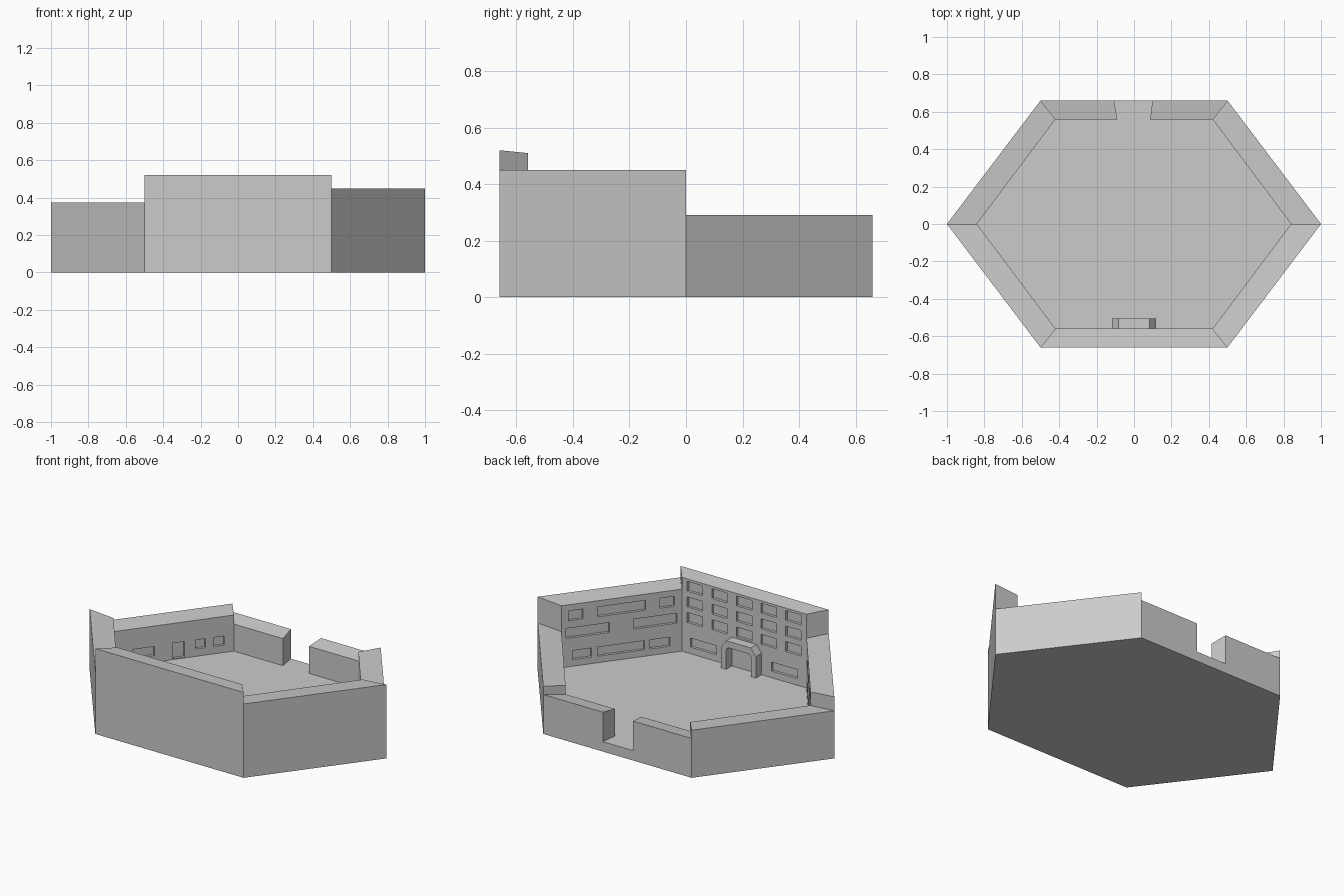
import bpy, bmesh
from mathutils import Vector

if "Cube" in bpy.data.objects:
    bpy.data.objects.remove(bpy.data.objects["Cube"])

FLOOR = 0.06
OUTER = [(-0.5, -0.66), (0.5, -0.66), (1, 0), (0.5, 0.66), (-0.5, 0.66), (-1, 0)]
INNER = [(-0.42, -0.56), (0.42, -0.56), (0.84, 0), (0.42, 0.56), (-0.42, 0.56), (-0.84, 0)]


def make_object(name, bm):
    bmesh.ops.recalc_face_normals(bm, faces=bm.faces)
    mesh = bpy.data.meshes.new(name)
    bm.to_mesh(mesh)
    bm.free()
    ob = bpy.data.objects.new(name, mesh)
    bpy.context.collection.objects.link(ob)
    return ob


def add_prism(bm, lower, upper):
    """Closed solid between two matching rings of points."""
    lo = [bm.verts.new(p) for p in lower]
    up = [bm.verts.new(p) for p in upper]
    bm.faces.new(lo[::-1])
    bm.faces.new(up)
    n = len(lo)
    for i in range(n):
        j = (i + 1) % n
        bm.faces.new((lo[i], lo[j], up[j], up[i]))


def cut(ob, bm):
    """Subtract the solids in bm from ob."""
    cutter = make_object("cutter", bm)
    cutter.hide_render = True
    mod = ob.modifiers.new("openings", 'BOOLEAN')
    mod.operation = 'DIFFERENCE'
    mod.solver = 'EXACT'
    mod.object = cutter
    bpy.context.view_layer.objects.active = ob
    bpy.ops.object.modifier_apply(modifier=mod.name)
    bpy.data.objects.remove(cutter)


def wall(name, i, height, drop, recesses=()):
    """Mitred wall on hexagon side i; recesses are (t0, t1, z0, z1)."""
    j = (i + 1) % 6
    ring = [OUTER[i], OUTER[j], INNER[j], INNER[i]]
    tops = [height, height, height - drop, height - drop]
    bm = bmesh.new()
    add_prism(bm, [(*p, FLOOR) for p in ring], [(*p, z) for p, z in zip(ring, tops)])
    ob = make_object(name, bm)
    if recesses:
        a, b = Vector((*INNER[i], 0)), Vector((*INNER[j], 0))
        n = Vector((a.y - b.y, b.x - a.x, 0)).normalized()
        bm = bmesh.new()
        for t0, t1, z0, z1 in recesses:
            p, q = a.lerp(b, t0), a.lerp(b, t1)
            base = [p - n * 0.016, q - n * 0.016, q + n * 0.02, p + n * 0.02]
            add_prism(bm, [v + Vector((0, 0, z0)) for v in base],
                      [v + Vector((0, 0, z1)) for v in base])
        cut(ob, bm)
    return ob


# hexagonal floor slab
bm = bmesh.new()
add_prism(bm, [(*p, 0) for p in OUTER], [(*p, FLOOR) for p in OUTER])
make_object("floor_slab", bm)

# front wall: three rows of five windows, and two wide low ones
front = [(0.5 + (c * 0.166 - 0.052) / 0.84, 0.5 + (c * 0.166 + 0.052) / 0.84, z, z + 0.06)
         for c in range(-2, 3) for z in (0.245, 0.34, 0.435)]
front += [(0.07, 0.28, 0.10, 0.155), (0.72, 0.93, 0.10, 0.155)]
wall("front_wall", 0, 0.52, 0.01, front)

# front right wall: mixed square and long windows
right = [(0.06, 0.18, 0.34, 0.40), (0.30, 0.70, 0.34, 0.40), (0.82, 0.94, 0.34, 0.40),
         (0.04, 0.40, 0.235, 0.295), (0.60, 0.96, 0.235, 0.295),
         (0.09, 0.25, 0.10, 0.155), (0.30, 0.69, 0.10, 0.155), (0.73, 0.90, 0.10, 0.155)]
wall("front_right_wall", 1, 0.45, 0.012, [(1 - t1, 1 - t0, a, b) for t0, t1, a, b in right])

# front left wall: two rows of windows
left = [(t, t + 0.14, z, z + 0.055) for t in (0.08, 0.31, 0.55, 0.78) for z in (0.10, 0.235)]
wall("front_left_wall", 5, 0.375, 0.012, left)

# low rear side walls with a door and small windows
low = [(0.16, 0.34, 0.10, 0.155), (0.49, 0.59, 0.065, 0.16),
       (0.68, 0.765, 0.105, 0.16), (0.83, 0.92, 0.105, 0.16)]
wall("back_right_wall", 2, 0.29, 0.01, low)
wall("back_left_wall", 4, 0.29, 0.01, [(1 - t1, 1 - t0, a, b) for t0, t1, a, b in low])

# back wall with a tapering gateway
back = wall("back_wall", 3, 0.24, 0.015)
bm = bmesh.new()
gate = [(-0.086, 0.54), (0.084, 0.54), (0.101, 0.68), (-0.109, 0.68)]
add_prism(bm, [(*p, FLOOR - 0.02) for p in gate], [(*p, 0.3) for p in gate])
cut(back, bm)

# entrance arch with chamfered shoulders inside the front wall
half = [(0.117, FLOOR), (0.117, 0.19), (0.083, 0.235)]
hole = [(0.083, FLOOR), (0.083, 0.18), (0.07, 0.195)]
profile = half + [(-x, z) for x, z in half[::-1]] + \
    [(-x, z) for x, z in hole] + hole[::-1]
bm = bmesh.new()
add_prism(bm, [(x, -0.56, z) for x, z in profile], [(x, -0.505, z) for x, z in profile])
make_object("entrance_arch", bm)
